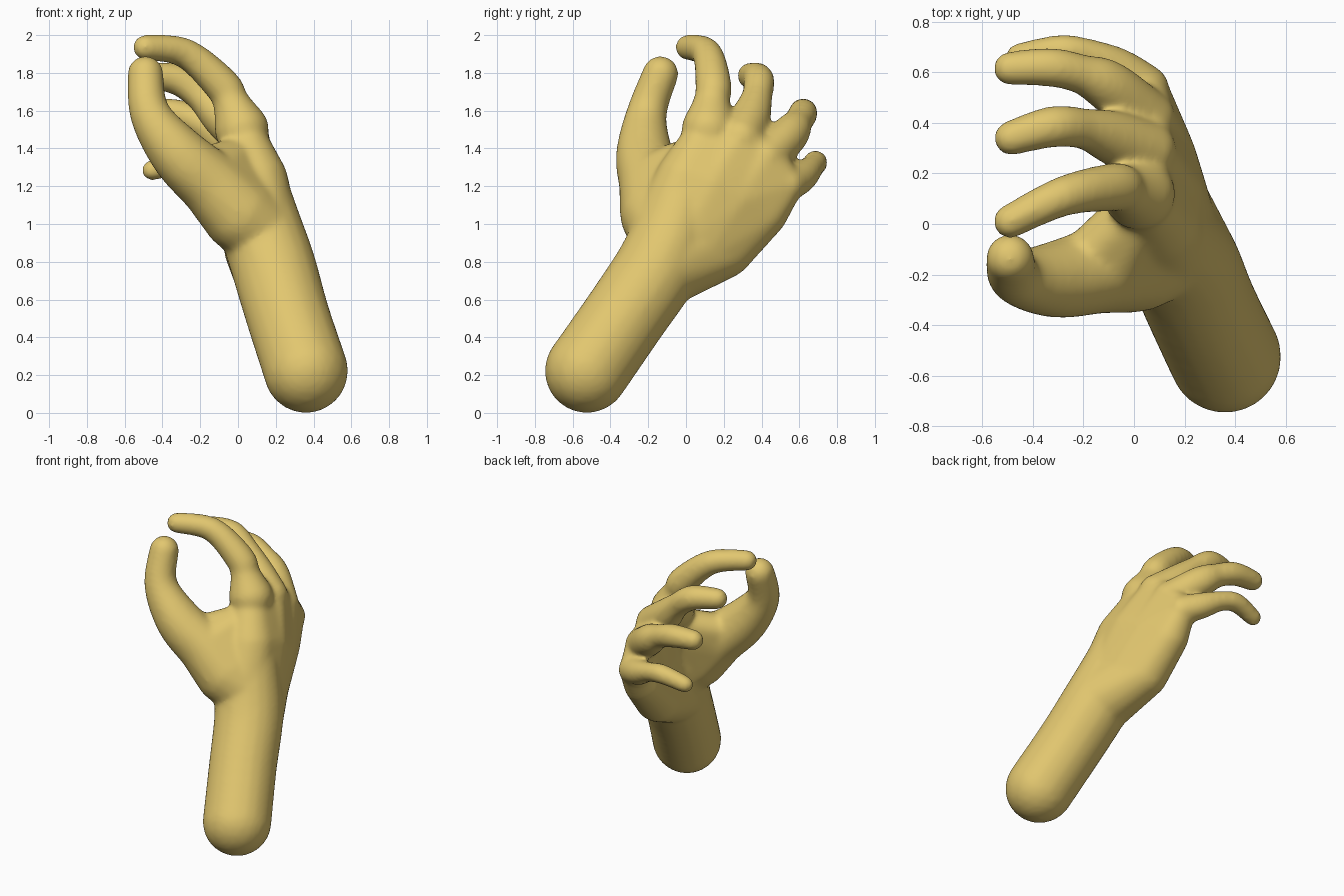
import bpy, bmesh
from mathutils import Matrix, Vector

if "Cube" in bpy.data.objects:
    bpy.data.objects.remove(bpy.data.objects["Cube"])

bm = bmesh.new()


def hull(*balls):
    """Convex skin round balls given as (x, y, z, radius)."""
    part = bmesh.new()
    for x, y, z, r in balls:
        bmesh.ops.create_icosphere(part, subdivisions=3, radius=r,
                                   matrix=Matrix.Translation((x, y, z)))
    res = bmesh.ops.convex_hull(part, input=part.verts)
    junk = [g for g in set(res["geom_interior"] + res["geom_unused"])
            if isinstance(g, bmesh.types.BMVert)]
    bmesh.ops.delete(part, geom=junk, context='VERTS')
    bmesh.ops.recalc_face_normals(part, faces=part.faces)
    tmp = bpy.data.meshes.new("tmp")
    part.to_mesh(tmp)
    bm.from_mesh(tmp)
    part.free()
    bpy.data.meshes.remove(tmp)


def chain(*balls, steps=4):
    """Smoothly curved limb through the balls (Catmull-Rom)."""
    p = [Vector(b) for b in balls]
    p = [p[0]] + p + [p[-1]]
    path = []
    for a, b, c, d in zip(p, p[1:], p[2:], p[3:]):
        for i in range(steps):
            t = i / steps
            path.append(b + 0.5 * t * ((c - a) + t * ((2 * a - 5 * b + 4 * c - d)
                                                      + t * (3 * (b - c) + d - a))))
    path.append(p[-1])
    for a, b in zip(path, path[1:]):
        hull(a, b)


# forearm and wrist
wrist = (0.19, -0.15, 0.77, 0.225)
chain((0.36, -0.525, 0.222, 0.224), (0.265, -0.325, 0.51, 0.222), wrist,
      (0.125, -0.06, 0.98, 0.215), (0.10, 0.0, 1.20, 0.165))

# fingers: knuckle, slimmer shaft, middle joint, end joint, tip
fingers = [
    [(0.02, 0.12, 1.50, 0.145), (-0.035, 0.135, 1.64, 0.097), (-0.085, 0.145, 1.735, 0.097),
     (-0.28, 0.11, 1.905, 0.08), (-0.49, 0.01, 1.935, 0.068)],
    [(0.05, 0.29, 1.45, 0.12), (-0.08, 0.34, 1.56, 0.108), (-0.19, 0.375, 1.67, 0.083),
     (-0.32, 0.385, 1.765, 0.083), (-0.485, 0.34, 1.785, 0.07)],
    [(0.055, 0.42, 1.345, 0.11), (-0.10, 0.545, 1.47, 0.103), (-0.20, 0.59, 1.535, 0.08),
     (-0.33, 0.62, 1.585, 0.078), (-0.49, 0.615, 1.595, 0.068)],
    [(0.045, 0.535, 1.21, 0.096), (-0.06, 0.61, 1.25, 0.086), (-0.17, 0.665, 1.30, 0.066),
     (-0.29, 0.685, 1.325, 0.065), (-0.455, 0.66, 1.285, 0.056)],
]
for f in fingers:
    chain(*f)

# palm: filled between neighbouring metacarpals
mids = [(0.10, 0.0, 1.23, 0.165), (0.12, 0.13, 1.19, 0.155),
        (0.10, 0.27, 1.13, 0.145), (0.05, 0.41, 1.06, 0.13)]
roots = [(0.12, -0.10, 0.96, 0.20), (0.14, -0.02, 0.92, 0.19),
         (0.12, 0.08, 0.88, 0.18), (0.08, 0.20, 0.865, 0.155)]
for i in range(3):
    hull(fingers[i][0][:3] + (0.105,), fingers[i + 1][0][:3] + (0.09,), mids[i], mids[i + 1])
    hull(mids[i], mids[i + 1], roots[i], roots[i + 1])
hull(wrist, roots[2], roots[3])
hull(roots[3], mids[3])

# thumb, its fleshy base and the web to the index finger
thumb = [(0.01, -0.15, 1.05, 0.20), (-0.13, -0.18, 1.20, 0.175), (-0.31, -0.22, 1.365, 0.152),
         (-0.465, -0.21, 1.58, 0.108), (-0.49, -0.135, 1.795, 0.096)]
chain(*thumb)
hull(thumb[0], thumb[1], (0.05, 0.04, 1.28, 0.13), roots[0])
hull(thumb[1], (-0.20, -0.15, 1.29, 0.11), (0.02, 0.06, 1.36, 0.11))

mesh = bpy.data.meshes.new("hand")
bm.to_mesh(mesh)
bm.free()
hand = bpy.data.objects.new("hand", mesh)
bpy.context.collection.objects.link(hand)

# fuse the parts into one soft skin
rm = hand.modifiers.new("fuse", 'REMESH')
rm.mode = 'VOXEL'
rm.voxel_size = 0.014
rm.use_smooth_shade = True
sm = hand.modifiers.new("soften", 'SMOOTH')
sm.factor = 0.5
sm.iterations = 18

skin = bpy.data.materials.new("skin")
skin.diffuse_color = (0.76, 0.57, 0.16, 1)
skin.use_nodes = True
skin.node_tree.nodes["Principled BSDF"].inputs["Base Color"].default_value = skin.diffuse_color
mesh.materials.append(skin)
